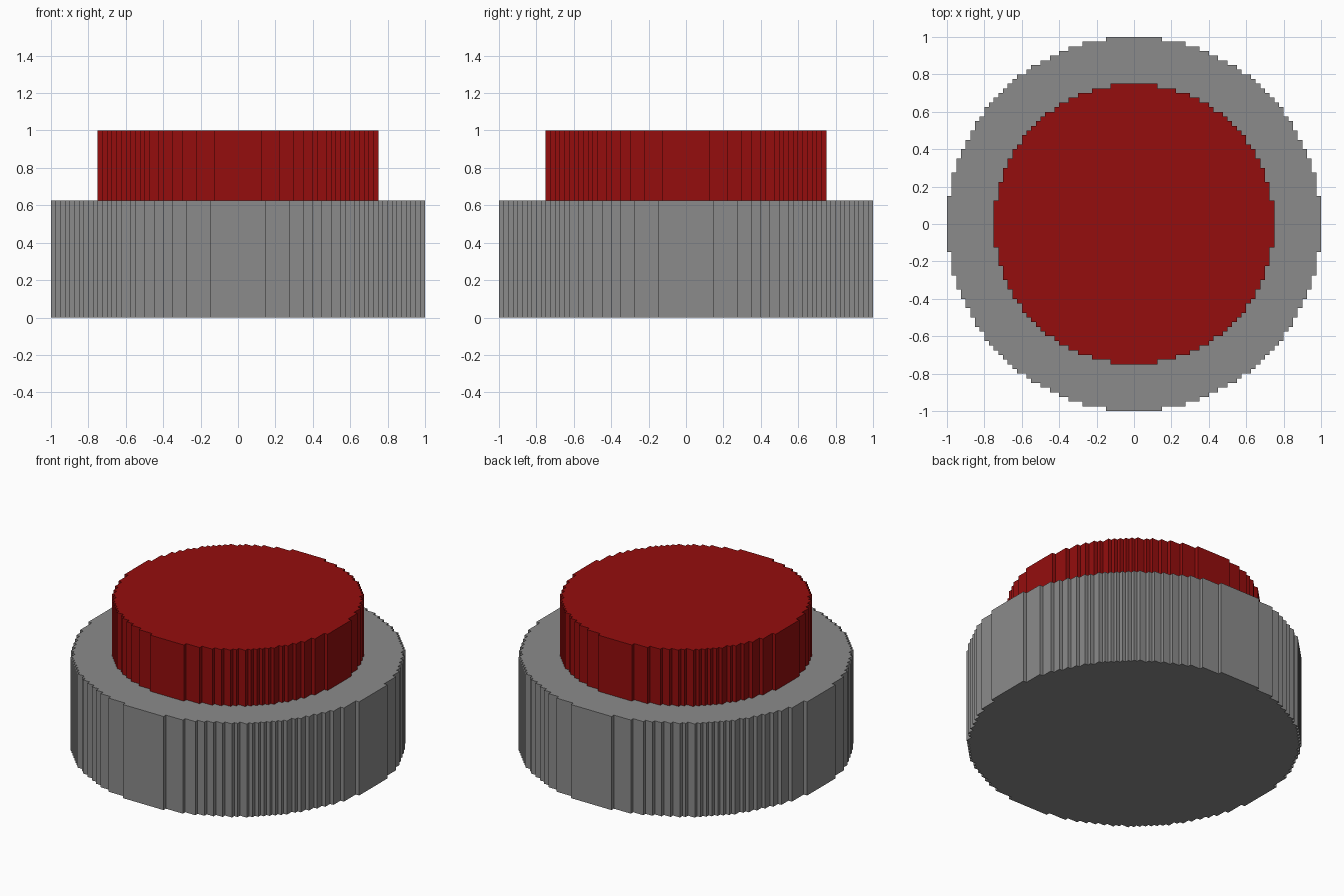
import bpy
import bmesh
import math

if "Cube" in bpy.data.objects:
    bpy.data.objects.remove(bpy.data.objects["Cube"])

STEP = 0.025  # size of one stair step in the round outline


def make_material(name, colour):
    mat = bpy.data.materials.new(name)
    mat.diffuse_color = (*colour, 1.0)
    mat.use_nodes = True
    mat.node_tree.nodes["Principled BSDF"].inputs["Base Color"].default_value = mat.diffuse_color
    return mat


def stepped_circle(n):
    """Counter-clockwise outline of a pixel circle with a radius of n steps."""
    widths = [math.floor(math.sqrt(n * n - (j + 0.5) ** 2) + 0.5) for j in range(n)]
    quarter = []
    for j in range(n - 1):
        if widths[j + 1] < widths[j]:
            quarter += [(widths[j], j + 1), (widths[j + 1], j + 1)]
    quarter.append((widths[-1], n))
    outline = []
    for _ in range(4):
        outline += quarter
        quarter = [(-y, x) for x, y in quarter]
    return [(x * STEP, y * STEP) for x, y in outline]


def stepped_disc(name, n, z0, z1, mat):
    bm = bmesh.new()
    outline = stepped_circle(n)
    low = [bm.verts.new((x, y, z0)) for x, y in outline]
    high = [bm.verts.new((x, y, z1)) for x, y in outline]
    bm.faces.new(low[::-1])
    bm.faces.new(high)
    for i in range(len(outline)):
        k = (i + 1) % len(outline)
        bm.faces.new((low[i], low[k], high[k], high[i]))
    mesh = bpy.data.meshes.new(name)
    bm.to_mesh(mesh)
    bm.free()
    mesh.materials.append(mat)
    obj = bpy.data.objects.new(name, mesh)
    bpy.context.collection.objects.link(obj)
    return obj


grey = make_material("grey", (0.26, 0.26, 0.26))
red = make_material("dark red", (0.30, 0.004, 0.004))

# Wide housing with the narrower push button on top
stepped_disc("button_base", 40, 0.0, 0.625, grey)
stepped_disc("push_button", 30, 0.625, 1.0, red)
